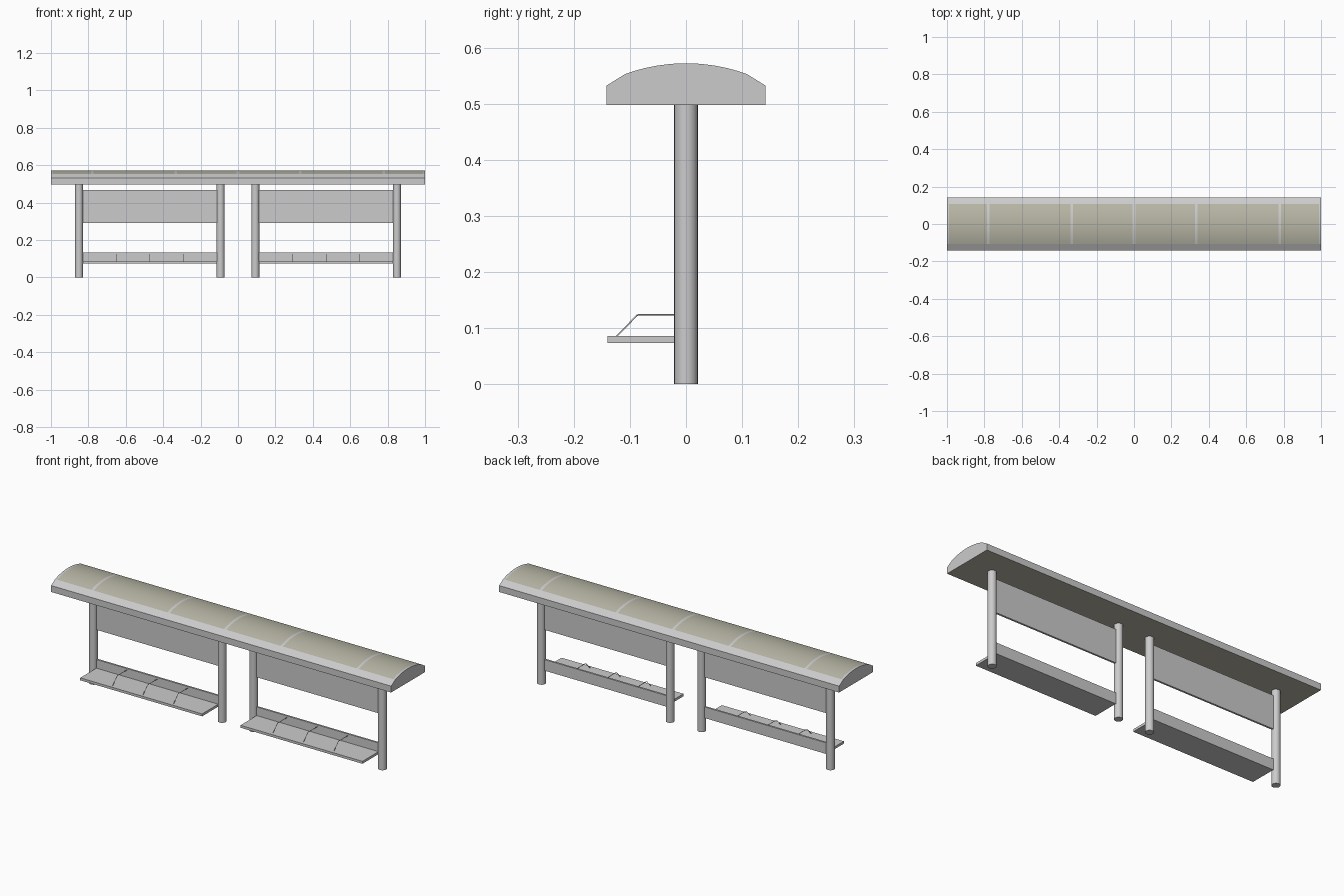
import bpy, bmesh
from mathutils import Vector

if "Cube" in bpy.data.objects:
    bpy.data.objects.remove(bpy.data.objects["Cube"])

POST_X = (0.093, 0.85)      # inner and outer post of each bay
POST_R = 0.021
BAY = (0.113, 0.83)         # clear span between the posts

olive = bpy.data.materials.new("olive_glazing")
olive.diffuse_color = (0.48, 0.47, 0.38, 1)
olive.use_nodes = True
olive.node_tree.nodes["Principled BSDF"].inputs["Base Color"].default_value = olive.diffuse_color


def box(name, lo, hi):
    lo, hi = Vector(lo), Vector(hi)
    bm = bmesh.new()
    bmesh.ops.create_cube(bm, size=1)
    for v in bm.verts:
        v.co = (lo + hi) / 2 + v.co * (hi - lo)
    me = bpy.data.meshes.new(name)
    bm.to_mesh(me)
    bm.free()
    ob = bpy.data.objects.new(name, me)
    bpy.context.collection.objects.link(ob)
    return ob


def post(name, x):
    bpy.ops.mesh.primitive_cylinder_add(vertices=24, radius=POST_R, depth=0.5,
                                        location=(x, 0, 0.25))
    bpy.context.object.name = name
    bpy.ops.object.shade_smooth_by_angle()


def armrest(name, x):
    pts = [(-0.125, 0.084), (-0.091, 0.119), (-0.088, 0.1225),
           (-0.084, 0.124), (-0.002, 0.124)]
    cu = bpy.data.curves.new(name, 'CURVE')
    cu.dimensions = '3D'
    cu.bevel_depth = 0.0015
    cu.bevel_resolution = 1
    cu.use_fill_caps = True
    sp = cu.splines.new('POLY')
    sp.points.add(len(pts) - 1)
    for p, (y, z) in zip(sp.points, pts):
        p.co = (x, y, z, 1)
    bpy.context.collection.objects.link(bpy.data.objects.new(name, cu))


def roof():
    # half profile, mirrored in y, swept through rib stations along x
    half = [(-0.142, 0.498), (-0.142, 0.532), (-0.108, 0.553), (-0.092, 0.5583),
            (-0.075, 0.563), (-0.05, 0.568), (-0.025, 0.571), (0, 0.572)]
    prof = half + [(-y, z) for y, z in reversed(half[:-1])]
    n = len(prof)
    ribs = [-0.78, -0.333, 0, 0.333, 0.78]
    xs = [-1, -0.988] + [r + d for r in ribs for d in (-0.007, 0.007)] + [0.988, 1]
    bm = bmesh.new()
    rings = [[bm.verts.new((x, y, z)) for y, z in prof] for x in xs]
    bm.faces.new(rings[0])
    bm.faces.new(rings[-1])
    for i in range(len(xs) - 1):
        for j in range(n):
            k = (j + 1) % n
            f = bm.faces.new((rings[i][j], rings[i][k], rings[i + 1][k], rings[i + 1][j]))
            glazed = i % 2 == 1 and 2 <= j <= n - 4
            underside = j == n - 1
            f.material_index = int(glazed or underside)
    bmesh.ops.recalc_face_normals(bm, faces=bm.faces)
    me = bpy.data.meshes.new("roof_canopy")
    bm.to_mesh(me)
    bm.free()
    me.materials.append(None)
    me.materials.append(olive)
    ob = bpy.data.objects.new("roof_canopy", me)
    bpy.context.collection.objects.link(ob)
    bpy.context.view_layer.objects.active = ob
    ob.select_set(True)
    bpy.ops.object.shade_smooth_by_angle(angle=0.2)


# two mirrored bays
for side, s in (("left", -1), ("right", 1)):
    for label, x in zip(("inner", "outer"), POST_X):
        post(f"{side}_{label}_post", s * x)
    x0, x1 = sorted(s * b for b in BAY)
    box(f"{side}_back_panel", (x0, -0.005, 0.29), (x1, 0.005, 0.468))
    box(f"{side}_seat", (x0, -0.14, 0.073), (x1, 0, 0.086))
    box(f"{side}_seat_back", (x0, -0.005, 0.073), (x1, 0.005, 0.132))
    for i in (1, 2, 3):
        armrest(f"{side}_armrest_{i}", x0 + (x1 - x0) * i / 4)

bpy.ops.object.select_all(action='DESELECT')
roof()
